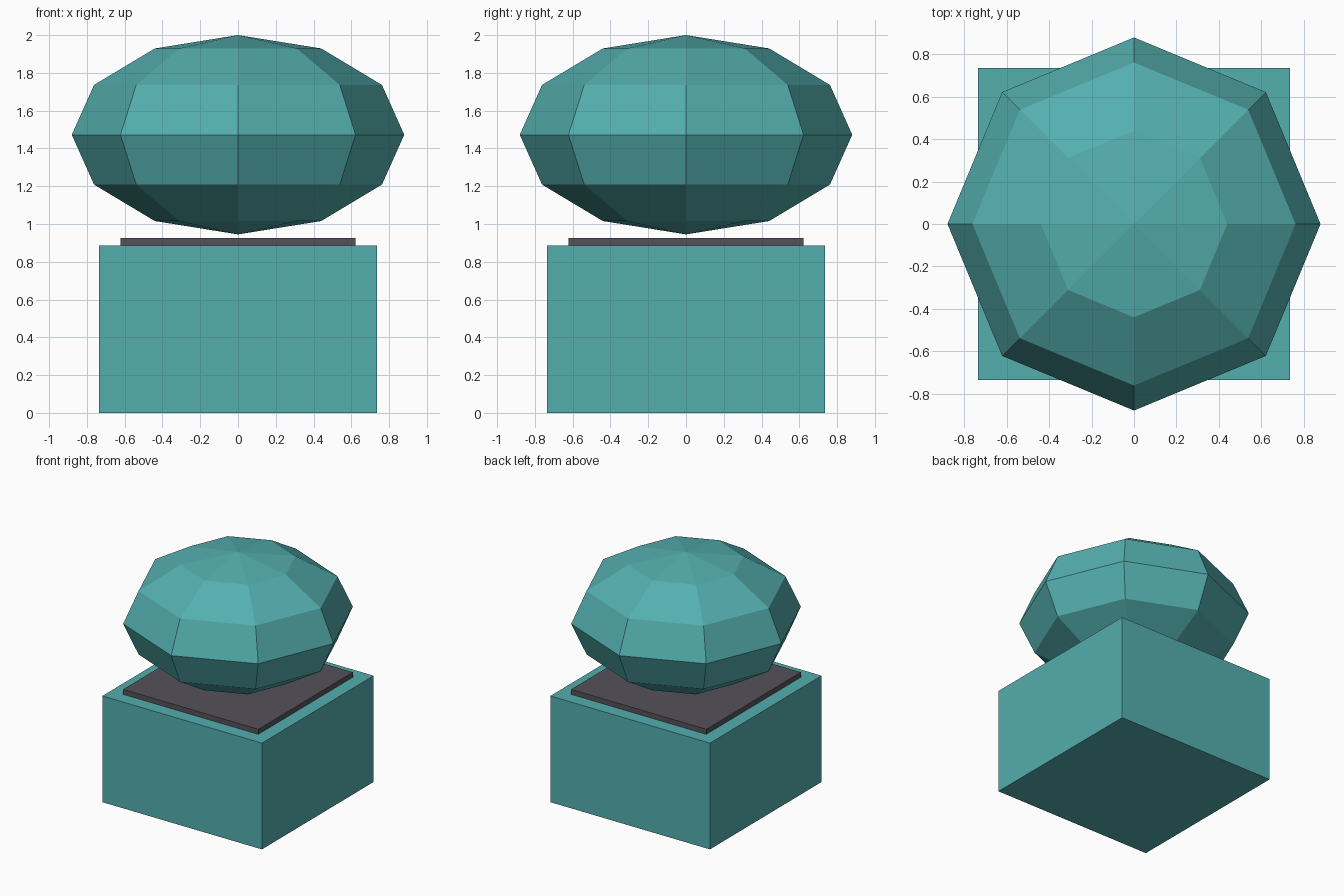
import bpy

cube = bpy.data.objects.get("Cube")
if cube:
    bpy.data.objects.remove(cube, do_unlink=True)


def make_material(name, rgb):
    mat = bpy.data.materials.new(name)
    mat.use_nodes = True
    colour = (*rgb, 1)
    mat.diffuse_color = colour
    mat.node_tree.nodes["Principled BSDF"].inputs["Base Color"].default_value = colour
    return mat


def finish(name, scale, mat):
    obj = bpy.context.object
    obj.name = obj.data.name = name
    obj.scale = scale
    bpy.ops.object.transform_apply(location=False, rotation=False, scale=True)
    obj.data.materials.append(mat)
    bpy.ops.object.shade_flat()
    return obj


def add_box(name, width, bottom, top, mat):
    bpy.ops.mesh.primitive_cube_add(size=1, location=(0, 0, (bottom + top) / 2))
    return finish(name, (width, width, top - bottom), mat)


teal = make_material("teal", (0.09, 0.425, 0.425))
charcoal = make_material("charcoal", (0.09, 0.085, 0.102))

# Square planter box with a thin soil slab on top
add_box("planter_box", 1.47, 0, 0.885, teal)
add_box("soil_slab", 1.245, 0.885, 0.927, charcoal)

# Flattened low-poly bush floating just above the soil
bpy.ops.mesh.primitive_uv_sphere_add(segments=8, ring_count=6, radius=1,
                                     location=(0, 0, 1.4725))
finish("bush", (0.88, 0.88, 0.5275), teal)
